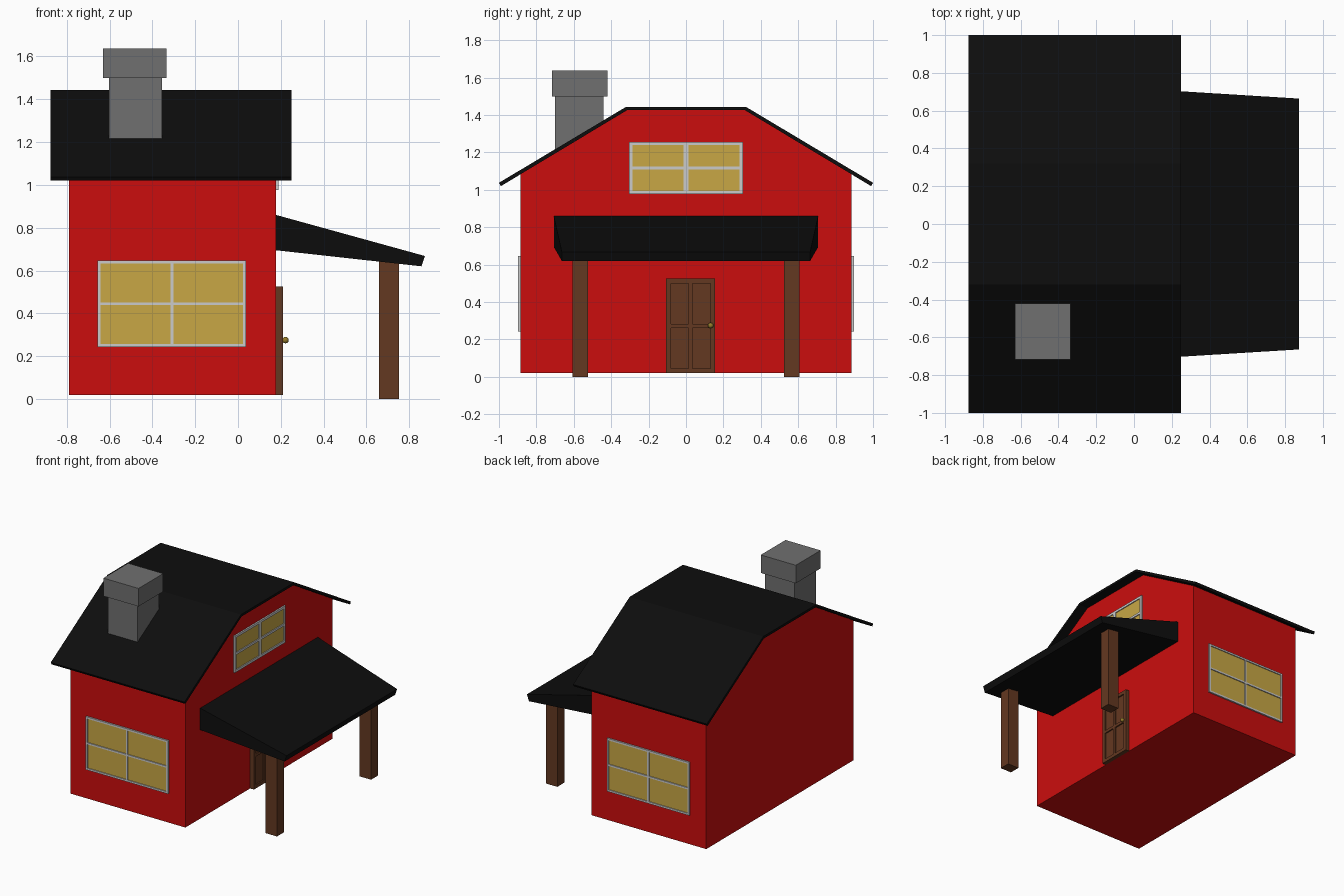
import bpy, bmesh
from mathutils import Matrix

if "Cube" in bpy.data.objects:
    bpy.data.objects.remove(bpy.data.objects["Cube"])


def material(name, r, g, b):
    m = bpy.data.materials.new(name)
    m.diffuse_color = (r, g, b, 1)
    m.use_nodes = True
    m.node_tree.nodes["Principled BSDF"].inputs["Base Color"].default_value = m.diffuse_color
    return m


RED = material("barn red", 0.6, 0.004, 0.004)
BLACK = material("roof black", 0.004, 0.004, 0.004)
GREY = material("chimney grey", 0.16, 0.16, 0.16)
BROWN = material("wood brown", 0.127, 0.04, 0.015)
GOLD = material("window yellow", 0.58, 0.39, 0.06)
WHITE = material("window frame", 0.6, 0.6, 0.6)
BRASS = material("knob brass", 0.3, 0.2, 0.025)


def finish(name, bm, mat):
    bmesh.ops.recalc_face_normals(bm, faces=bm.faces)
    me = bpy.data.meshes.new(name)
    bm.to_mesh(me)
    bm.free()
    me.materials.append(mat)
    ob = bpy.data.objects.new(name, me)
    bpy.context.collection.objects.link(ob)
    return ob


def boxes(name, mat, *bounds):
    """One object made of boxes given as ((x0, x1), (y0, y1), (z0, z1))."""
    bm = bmesh.new()
    for b in bounds:
        mid = [(lo + hi) / 2 for lo, hi in b]
        size = [abs(hi - lo) for lo, hi in b]
        bmesh.ops.create_cube(bm, size=1, matrix=Matrix.Translation(mid) @ Matrix.Diagonal((*size, 1)))
    return finish(name, bm, mat)


def prism(name, mat, profile, x0, x1):
    """Extrude a (y, z) profile along x."""
    bm = bmesh.new()
    face = bm.faces.new([bm.verts.new((x0, y, z)) for y, z in profile])
    ext = bmesh.ops.extrude_face_region(bm, geom=[face])["geom"]
    if not face.is_valid or len(bm.faces) < len(profile) + 2:
        bm.faces.new([v for v in bm.verts if v.co.x == x0][:len(profile)])
    bmesh.ops.translate(bm, vec=(x1 - x0, 0, 0), verts=[v for v in ext if isinstance(v, bmesh.types.BMVert)])
    return finish(name, bm, mat)


def panelled(name, mats, u, v, depth, place, edge, mid_u, mid_v):
    """Four-panel plate with raised rim and cross bars; place(u, v, d) orders the axes."""
    (u0, u1), (v0, v1) = u, v
    base, panel, top = depth
    uc, vc = (u0 + u1) / 2, (v0 + v1) / 2
    boxes(name + "_panel", mats[0], place((u0 + .002, u1 - .002), (v0 + .002, v1 - .002), (base, panel)))
    d = (base, top)
    boxes(name + "_frame", mats[1],
          place((u0, u0 + edge), v, d), place((u1 - edge, u1), v, d),
          place((u0 + edge, u1 - edge), (v0, v0 + edge), d),
          place((u0 + edge, u1 - edge), (v1 - edge, v1), d),
          place((uc - mid_u / 2, uc + mid_u / 2), (v0 + edge, v1 - edge), d),
          place((u0 + edge, uc - mid_u / 2), (vc - mid_v / 2, vc + mid_v / 2), d),
          place((uc + mid_u / 2, u1 - edge), (vc - mid_v / 2, vc + mid_v / 2), d))


# House body and gambrel roof
prism("house_walls", RED, [(-.885, .02), (.885, .02), (.885, 1.095), (.32, 1.432), (-.32, 1.432), (-.885, 1.095)],
      -.79, .177)
half = [(1.0, 1.038), (.32, 1.444)]
under = [(.315, 1.426), (.99, 1.02)]
outer = half + [(-y, z) for y, z in reversed(half)]
inner = [(-y, z) for y, z in reversed(under)] + under
prism("main_roof", BLACK, outer + inner, -.875, .25)

# Chimney
boxes("chimney_stack", GREY, ((-.603, -.355), (-.70, -.44), (1.2, 1.5)))
boxes("chimney_cap", GREY, ((-.63, -.335), (-.717, -.42), (1.5, 1.637)))

# Porch roof: tapered wedge, lofted from wall section to front section
bm = bmesh.new()
rings = []
for xt, xb, w, zt, zb in [(.177, .177, .707, .86, .695), (.873, .857, .664, .668, .62)]:
    rings.append([bm.verts.new(p) for p in [(xt, -w, zt), (xt, w, zt), (xb, w, zb), (xb, -w, zb)]])
for ring in rings:
    bm.faces.new(ring)
for i in range(4):
    j = (i + 1) % 4
    bm.faces.new((rings[0][i], rings[0][j], rings[1][j], rings[1][i]))
finish("porch_roof", bm, BLACK)

# Porch posts
for side, label in ((-1, "front"), (1, "back")):
    y = side * .565
    boxes(label + "_post", BROWN, ((.658, .753), (y - .042, y + .042), (0, .645)))

# Side windows on both long walls
for s, label in ((-1, "front_window"), (1, "back_window")):
    panelled(label, (GOLD, WHITE), (-.655, .038), (.243, .647), (.885, .89, .897),
             lambda u, v, d, s=s: (u, (s * d[0], s * d[1]), v), .014, .013, .013)

# Gable window and door on the right wall
on_right = lambda u, v, d: (d, u, v)
panelled("gable_window", (GOLD, WHITE), (-.305, .305), (.977, 1.257), (.177, .181, .188), on_right, .018, .028, .017)
panelled("door", (BROWN, BROWN), (-.107, .156), (.02, .525), (.177, .199, .209), on_right, .026, .022, .022)

# Door knob
bm = bmesh.new()
bmesh.ops.create_uvsphere(bm, u_segments=16, v_segments=8, radius=.015, matrix=Matrix.Translation((.222, .132, .275)))
for f in bm.faces:
    f.smooth = True
finish("door_knob", bm, BRASS)
